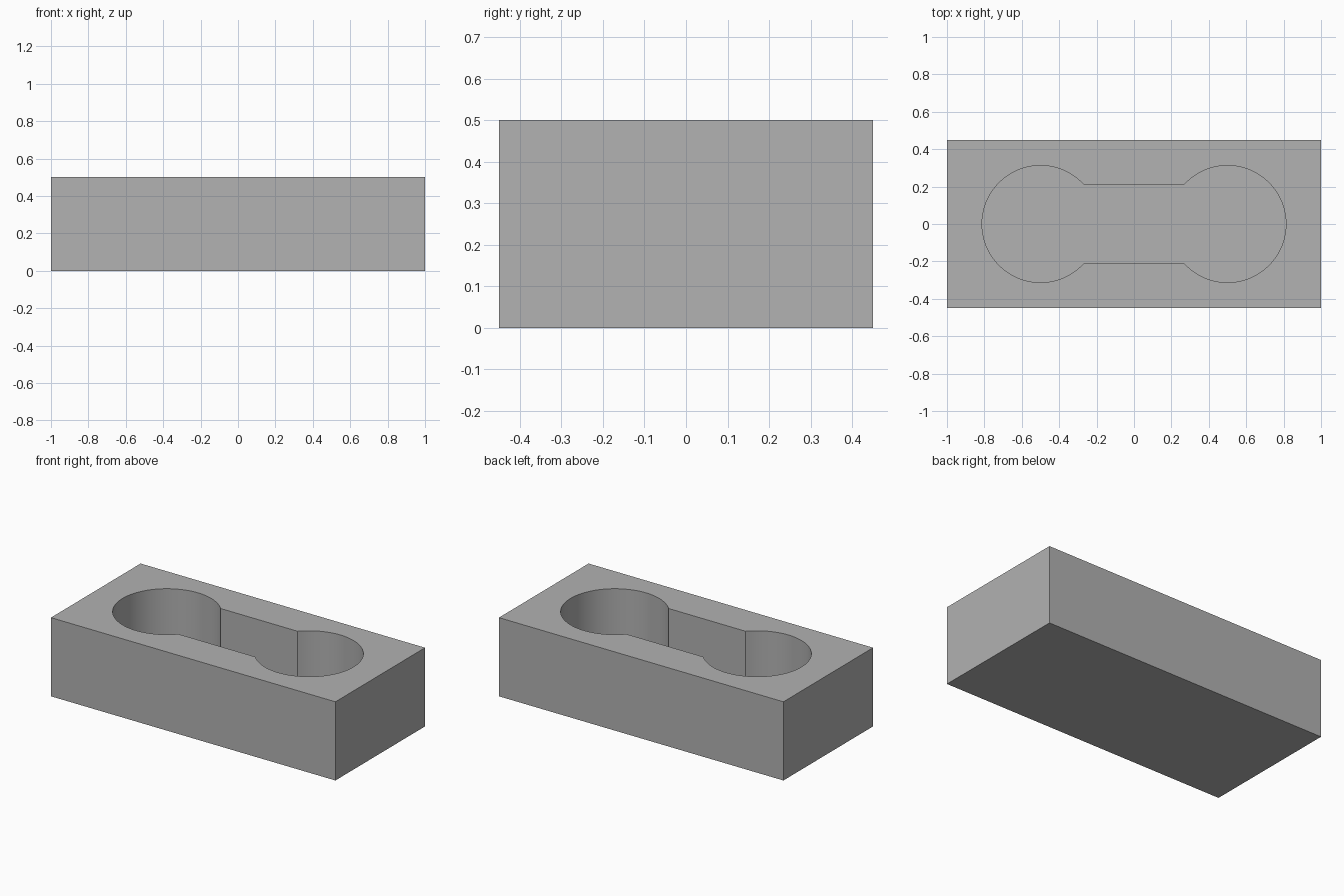
import bpy, bmesh
from math import asin, cos, sin, pi

if "Cube" in bpy.data.objects:
    bpy.data.objects.remove(bpy.data.objects["Cube"], do_unlink=True)

LENGTH, WIDTH, HEIGHT = 2.0, 0.9, 0.5
RADIUS, CENTRE, CHANNEL = 0.3125, 0.5, 0.2125   # round wells and half width of the channel
FLOOR = 0.1                                     # thickness left under the pocket
STEPS = 64

grey = bpy.data.materials.new("plain grey")
grey.use_nodes = True
colour = (0.445, 0.445, 0.445, 1)
grey.diffuse_color = colour
grey.node_tree.nodes["Principled BSDF"].inputs["Base Color"].default_value = colour


def prism(name, outline, bottom, top):
    """Extrude a closed outline straight up."""
    bm = bmesh.new()
    face = bm.faces.new([bm.verts.new((x, y, bottom)) for x, y in outline])
    up = bmesh.ops.extrude_face_region(bm, geom=[face])["geom"]
    verts = [v for v in up if isinstance(v, bmesh.types.BMVert)]
    bmesh.ops.translate(bm, verts=verts, vec=(0, 0, top - bottom))
    bmesh.ops.recalc_face_normals(bm, faces=bm.faces)
    mesh = bpy.data.meshes.new(name)
    bm.to_mesh(mesh)
    bm.free()
    mesh.materials.append(grey)
    obj = bpy.data.objects.new(name, mesh)
    bpy.context.collection.objects.link(obj)
    return obj


# Solid block
hx, hy = LENGTH / 2, WIDTH / 2
block = prism("block", [(-hx, -hy), (hx, -hy), (hx, hy), (-hx, hy)], 0, HEIGHT)

# Pocket: two round wells joined by a straight channel
sweep = pi - asin(CHANNEL / RADIUS)
angles = [sweep * (2 * i / STEPS - 1) for i in range(STEPS + 1)]
right_arc = [(CENTRE + RADIUS * cos(a), RADIUS * sin(a)) for a in angles]
left_arc = [(-x, -y) for x, y in right_arc]
cutter = prism("pocket_cutter", right_arc + left_arc, FLOOR, HEIGHT + 0.1)
cutter.hide_render = True

cut = block.modifiers.new("pocket", "BOOLEAN")
cut.operation = "DIFFERENCE"
cut.solver = "EXACT"
cut.object = cutter

bpy.ops.object.select_all(action="DESELECT")
block.select_set(True)
bpy.context.view_layer.objects.active = block
bpy.ops.object.modifier_apply(modifier=cut.name)
bpy.data.objects.remove(cutter, do_unlink=True)

# Smooth well walls, sharp rims and corners
bpy.ops.object.shade_smooth_by_angle(angle=pi / 6)
